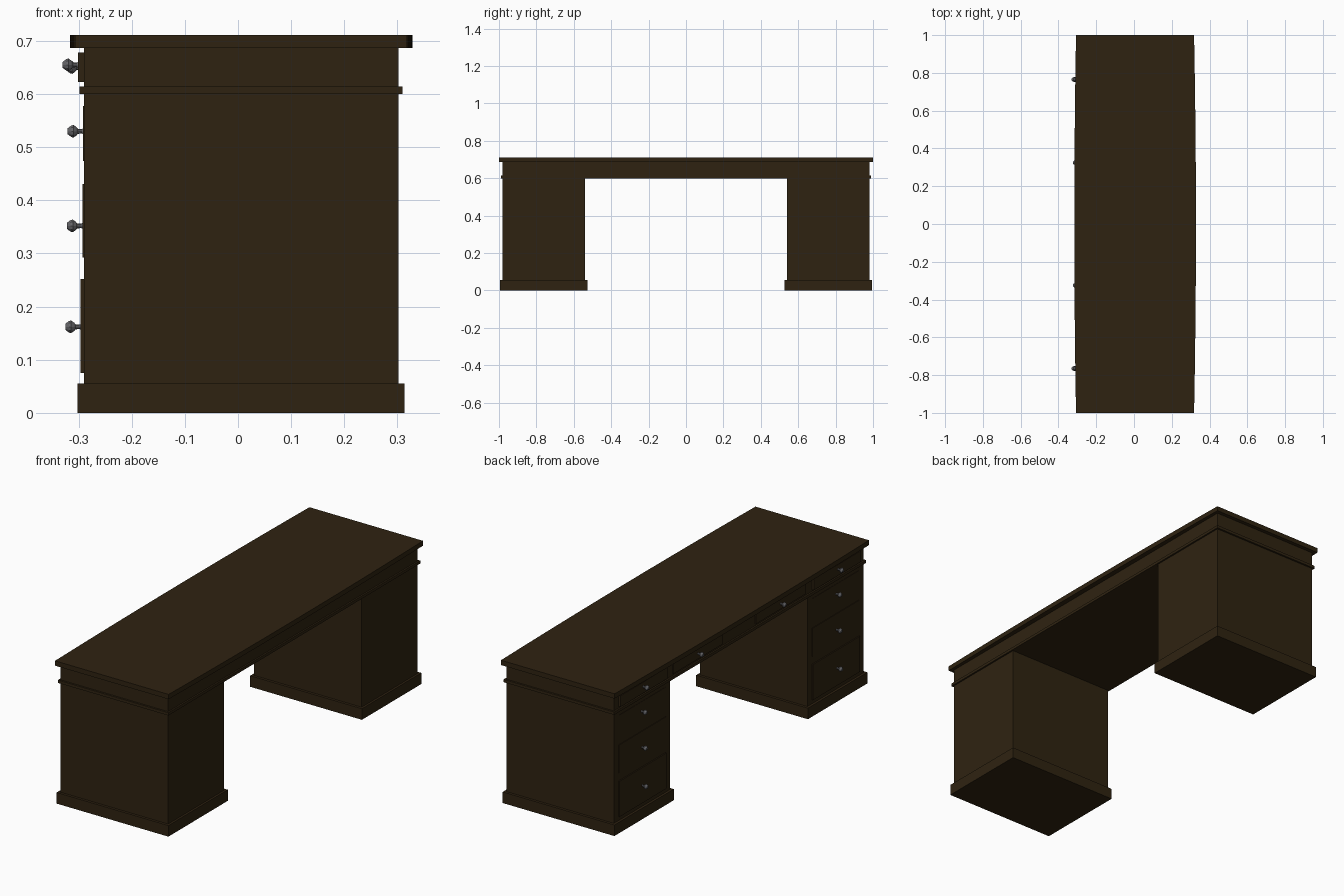
import bpy, bmesh, math

if "Cube" in bpy.data.objects:
    bpy.data.objects.remove(bpy.data.objects["Cube"])


def material(name, col):
    m = bpy.data.materials.new(name)
    m.diffuse_color = (*col, 1)
    m.use_nodes = True
    m.node_tree.nodes["Principled BSDF"].inputs["Base Color"].default_value = m.diffuse_color
    return m


WOOD = material("dark_wood", (0.028, 0.0165, 0.0055))
METAL = material("grey_metal", (0.13, 0.13, 0.14))


def finish(name, bm, mat):
    bmesh.ops.recalc_face_normals(bm, faces=bm.faces)
    me = bpy.data.meshes.new(name)
    bm.to_mesh(me)
    bm.free()
    me.materials.append(mat)
    ob = bpy.data.objects.new(name, me)
    bpy.context.collection.objects.link(ob)
    return ob


def prism(name, outline, z0, z1):
    bm = bmesh.new()
    f = bm.faces.new([bm.verts.new((x, y, z0)) for x, y in outline])
    r = bmesh.ops.extrude_face_region(bm, geom=[f])
    for v in r["geom"]:
        if isinstance(v, bmesh.types.BMVert):
            v.co.z = z1
    return finish(name, bm, WOOD)


def box(name, x0, x1, y0, y1, z0, z1):
    return prism(name, [(x0, y0), (x1, y0), (x1, y1), (x0, y1)], z0, z1)


def knob(name, x, y, z):
    # turned knob: profile of (distance out from drawer face, radius)
    prof = [(0, 0.0065), (0.004, 0.0045), (0.012, 0.005), (0.014, 0.008),
            (0.020, 0.0125), (0.024, 0.0115), (0.031, 0.006)]
    n = 10
    bm = bmesh.new()
    rings = [[bm.verts.new((x - d, y + r * math.cos(2 * math.pi * i / n),
                            z + r * math.sin(2 * math.pi * i / n)))
              for i in range(n)] for d, r in prof]
    for a, b in zip(rings, rings[1:]):
        for i in range(n):
            bm.faces.new((a[i], a[(i + 1) % n], b[(i + 1) % n], b[i]))
    bm.faces.new(rings[0])
    bm.faces.new(rings[-1])
    finish(name, bm, METAL)


def drawer(name, depth, y0, y1, z0, z1, yk, zk):
    # thin raised front with softened edge, plus its knob
    ob = box(name, -depth, -0.285, y0, y1, z0, z1)
    knob(name + "_knob", -depth + 0.002, yk, zk)
    return ob


# table top with gently bowed long edges
ys = [-1 + i / 6 for i in range(13)]
back = [(0.318 + 0.010 * (1 - y * y), y) for y in ys]
front = [(-0.307 - 0.009 * (1 - y * y), y) for y in reversed(ys)]
prism("table_top", back + front, 0.687, 0.711)

# apron and the moulding strip beneath it
box("apron", -0.290, 0.302, -0.981, 0.981, 0.614, 0.687)
box("moulding", -0.298, 0.310, -0.99, 0.99, 0.60, 0.614)

# two pedestals with plinths and drawers
for s, side in ((1, "left"), (-1, "right")):
    def span(a, b):
        return sorted((s * a, s * b))
    box(side + "_pedestal", -0.290, 0.302, *span(0.54, 0.981), 0.055, 0.60)
    box(side + "_plinth", -0.302, 0.313, *span(0.527, 0.994), 0, 0.055)
    rows = [("lower", 0.296, 0.075, 0.252, 0.162),
            ("middle", 0.293, 0.292, 0.431, 0.352),
            ("upper", 0.2915, 0.474, 0.578, 0.530)]
    for nm, d, z0, z1, zk in rows:
        drawer(f"{side}_{nm}_drawer", d, *span(0.575, 0.945), z0, z1, s * 0.765, zk)
    drawer(side + "_top_drawer", 0.301, *span(0.575, 0.945), 0.623, 0.678, s * 0.765, 0.655)
    drawer(side + "_inner_drawer", 0.294, *span(0.13, 0.52), 0.623, 0.678, s * 0.325, 0.650)
